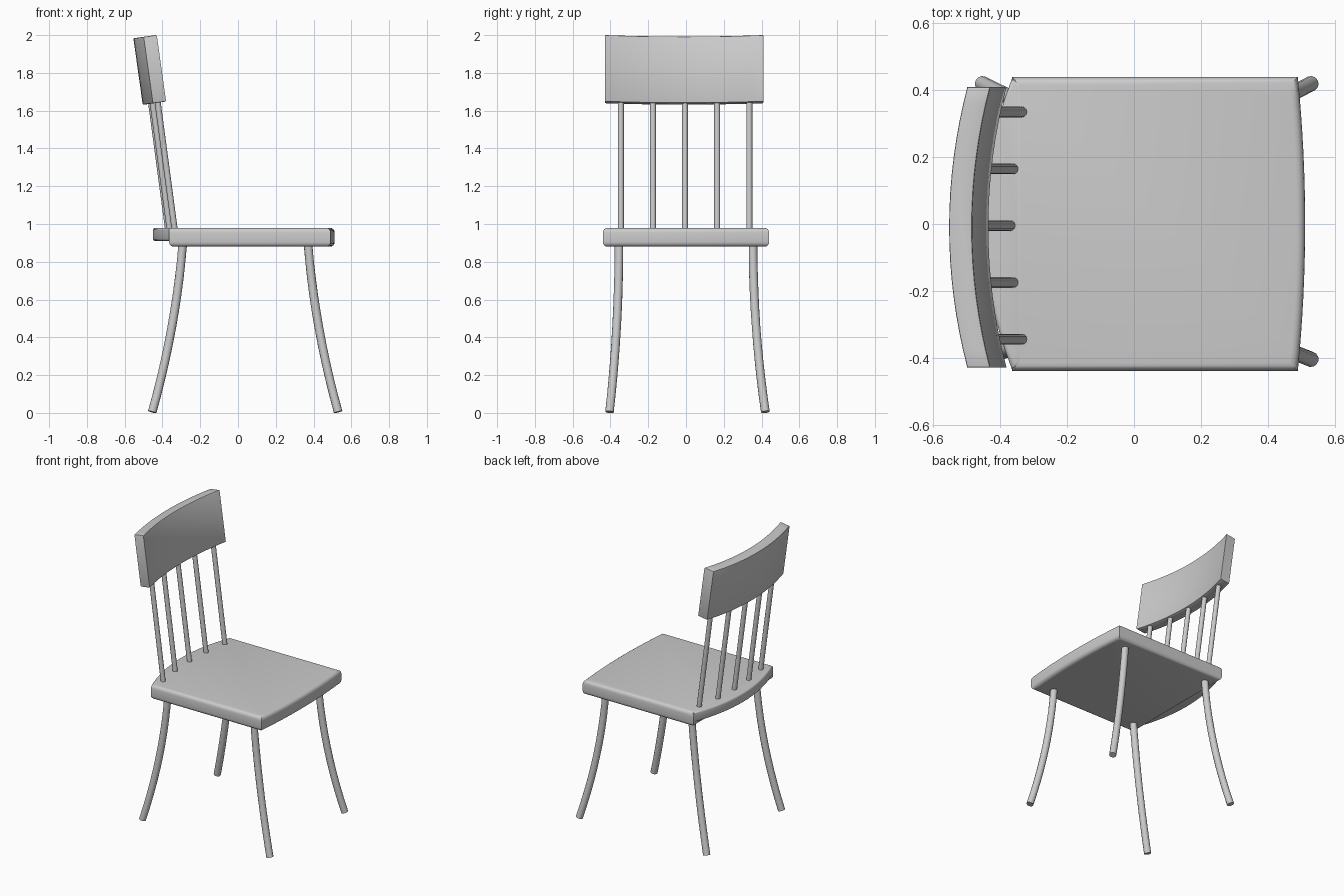
import bpy, bmesh, math
from mathutils import Matrix, Vector

cube = bpy.data.objects.get("Cube")
if cube:
    bpy.data.objects.remove(cube)

GREY = (0.6, 0.6, 0.6, 1)
mat = bpy.data.materials.new("plain grey")
mat.use_nodes = True
mat.diffuse_color = GREY
mat.node_tree.nodes["Principled BSDF"].inputs["Base Color"].default_value = GREY


def finish(name, bm):
    bmesh.ops.recalc_face_normals(bm, faces=bm.faces)
    mesh = bpy.data.meshes.new(name)
    bm.to_mesh(mesh)
    bm.free()
    mesh.materials.append(mat)
    obj = bpy.data.objects.new(name, mesh)
    bpy.context.collection.objects.link(obj)
    bpy.ops.object.select_all(action="DESELECT")
    obj.select_set(True)
    bpy.context.view_layer.objects.active = obj
    bpy.ops.object.shade_smooth_by_angle(angle=math.radians(40))
    return obj


def bow(x, depth, half, n=16):
    """Shallow arc running along y, displaced by depth in the middle."""
    steps = [2 * i / n - 1 for i in range(n + 1)]
    return [(x + depth * (1 - t * t), half * t) for t in steps]


def slab(name, outline, z0, z1, round_edge, segments):
    """Extrude an outline upwards and round its upper and lower rims."""
    bm = bmesh.new()
    base = bm.faces.new([bm.verts.new((x, y, z0)) for x, y in outline])
    top = bmesh.ops.extrude_face_region(bm, geom=[base], use_keep_orig=True)["geom"]
    bmesh.ops.translate(bm, vec=(0, 0, z1 - z0),
                        verts=[v for v in top if isinstance(v, bmesh.types.BMVert)])
    rims = [e for e in bm.edges if abs(e.verts[0].co.z - e.verts[1].co.z) < 1e-5]
    bmesh.ops.bevel(bm, geom=rims, offset=round_edge, segments=segments,
                    profile=0.5, affect="EDGES")
    return finish(name, bm)


def rod(name, path, radius, sides=12):
    """Sweep a round section along a path."""
    bm = bmesh.new()
    pts = [Vector(p) for p in path]
    rings = []
    for i, p in enumerate(pts):
        d = pts[min(i + 1, len(pts) - 1)] - pts[max(i - 1, 0)]
        turn = Vector((0, 0, 1)).rotation_difference(d)
        rings.append([bm.verts.new(p + turn @ Vector((
            radius * math.cos(math.tau * k / sides),
            radius * math.sin(math.tau * k / sides), 0))) for k in range(sides)])
    for a, b in zip(rings, rings[1:]):
        for k in range(sides):
            j = (k + 1) % sides
            bm.faces.new((a[k], a[j], b[j], b[k]))
    bm.faces.new(rings[0])
    bm.faces.new(rings[-1])
    return finish(name, bm)


# Seat with a gently bowed front, and a thinner bowed lip at the back
slab("seat", bow(0.49, 0.022, 0.44) + [(-0.365, 0.44), (-0.365, -0.44)],
     0.88, 0.98, 0.025, 4)
slab("seat_back_lip", bow(-0.365, -0.085, 0.435) + [(-0.3, 0.4), (-0.3, -0.4)],
     0.91, 0.979, 0.012, 3)

# Curved, tilted backrest
back = slab("backrest", bow(-0.01, -0.055, 0.42) + bow(0.06, -0.055, 0.42)[::-1],
            0, 0.356, 0.006, 2)
back.data.transform(Matrix.Translation((-0.44, -0.01, 1.64))
                    @ Matrix.Rotation(math.radians(-8), 4, "Y"))

# Five spindles following the curve of the backrest
for i in range(5):
    t = i / 2 - 1
    y = -0.005 + 0.34 * t
    curve = 0.035 * (1 - t * t)
    rod(f"spindle_{i + 1}", [(-0.335 - curve, y, 0.97),
                             (-0.43 - curve, y, 1.68)], 0.016)

# Four splayed legs, curving outwards towards the floor
for end, x_top, splay in (("front", 0.37, 0.16), ("back", -0.292, -0.162)):
    for side, sy, y_foot in (("left", 1, 0.42), ("right", -1, 0.405)):
        path = []
        for i in range(11):
            t = i / 10
            x = x_top + splay * (0.45 * t + 0.55 * t * t)
            y = sy * (0.355 + (y_foot - 0.355) * t * t)
            path.append((x, y, 0.9 - 0.895 * t))
        rod(f"{end}_{side}_leg", path, 0.023)
